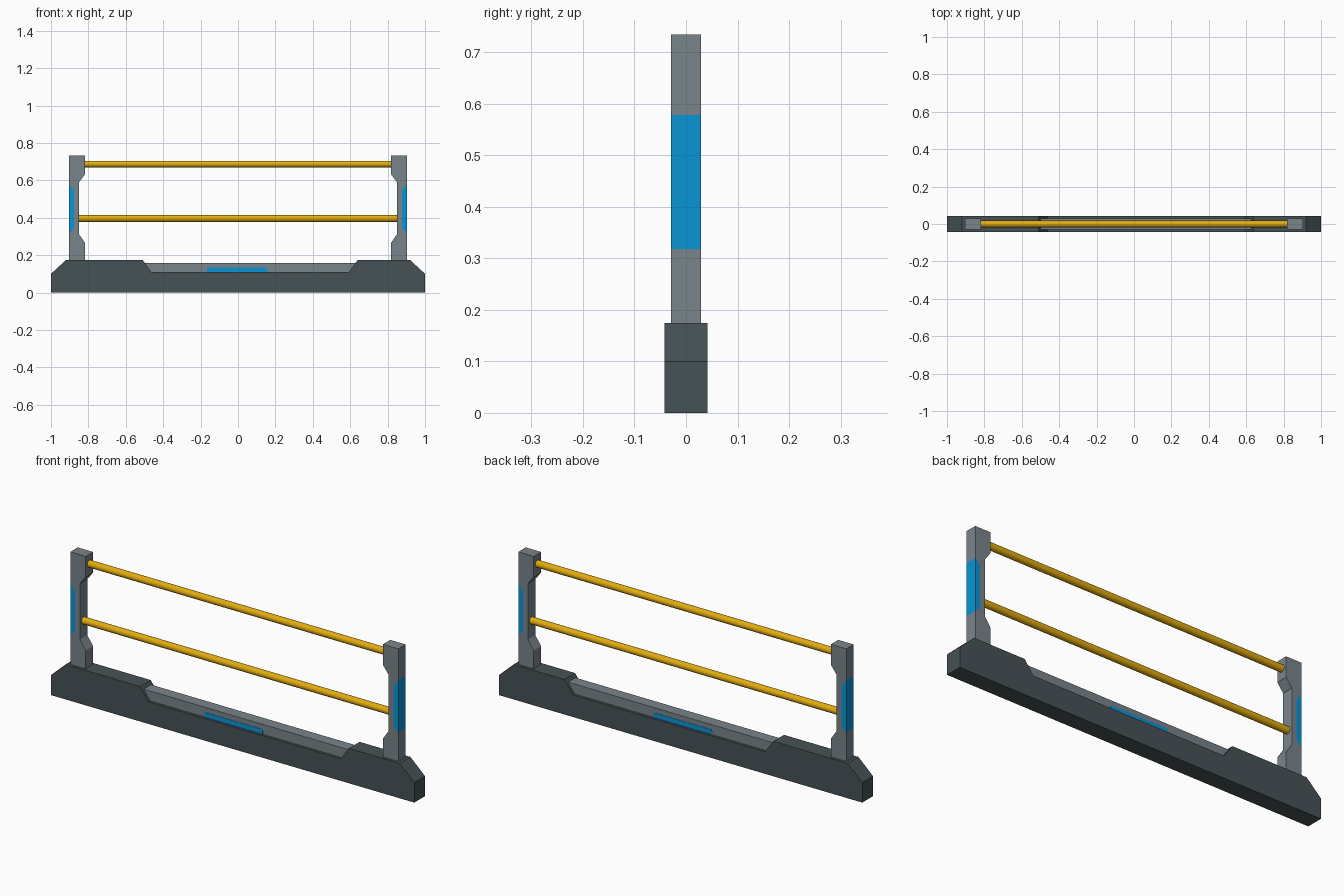
import bpy, bmesh, math

if "Cube" in bpy.data.objects:
    bpy.data.objects.remove(bpy.data.objects["Cube"])


def material(name, r, g, b):
    lin = [((c / 255 + 0.055) / 1.055) ** 2.4 for c in (r, g, b)]
    m = bpy.data.materials.new(name)
    m.diffuse_color = (*lin, 1)
    m.use_nodes = True
    m.node_tree.nodes["Principled BSDF"].inputs["Base Color"].default_value = m.diffuse_color
    return m


DARK = material("dark grey", 70, 82, 86)
GREY = material("mid grey", 121, 133, 139)
BLUE = material("blue", 8, 149, 212)
YELLOW = material("yellow", 226, 172, 16)


def finish(name, bm, mat):
    bmesh.ops.recalc_face_normals(bm, faces=bm.faces[:])
    mesh = bpy.data.meshes.new(name)
    bm.to_mesh(mesh)
    bm.free()
    mesh.materials.append(mat)
    obj = bpy.data.objects.new(name, mesh)
    bpy.context.collection.objects.link(obj)
    return obj


def slab(name, profile, half, mat, side=1):
    """Extrude an x-z outline from y = -half to y = half."""
    bm = bmesh.new()
    face = bm.faces.new([bm.verts.new((side * x, -half, z)) for x, z in profile])
    ext = bmesh.ops.extrude_face_region(bm, geom=[face])
    verts = [v for v in ext["geom"] if isinstance(v, bmesh.types.BMVert)]
    bmesh.ops.translate(bm, vec=(0, 2 * half, 0), verts=verts)
    return finish(name, bm, mat)


# Heavy base with chamfered ends and an off-centre recess
slab("base", [(-1, 0), (1, 0), (1, 0.1), (0.92, 0.174), (0.64, 0.174),
              (0.593, 0.11), (-0.463, 0.11), (-0.51, 0.174),
              (-0.92, 0.174), (-1, 0.1)], 0.042, DARK)

# Grey panel standing in the recess, with a blue mark on both faces
slab("base_panel", [(-0.515, 0.1), (0.645, 0.1), (0.645, 0.159), (-0.515, 0.159)],
     0.029, GREY)
slab("panel_mark", [(-0.166, 0.105), (0.157, 0.105), (0.157, 0.126),
                    (0.15, 0.134), (-0.159, 0.134), (-0.166, 0.126)], 0.0305, BLUE)

# End posts, each with a blue insert filling a notch in the outer edge
for label, side in (("left", -1), ("right", 1)):
    insert = [(0.903, 0.318), (0.876, 0.345), (0.876, 0.548), (0.903, 0.578)]
    slab(label + "_post", [(0.903, 0.16)] + insert +
         [(0.903, 0.734), (0.818, 0.734), (0.818, 0.632), (0.85, 0.59),
          (0.85, 0.312), (0.818, 0.265), (0.818, 0.16)], 0.029, GREY, side)
    slab(label + "_post_insert", insert, 0.029, BLUE, side)

# Round rails between the posts
for label, z, reach in (("upper", 0.687, 0.822), ("lower", 0.396, 0.854)):
    bpy.ops.mesh.primitive_cylinder_add(vertices=24, radius=0.0175, depth=2 * reach,
                                        location=(0, 0, z), rotation=(0, math.pi / 2, 0))
    rail = bpy.context.object
    rail.name = label + "_rail"
    rail.data.materials.append(YELLOW)
    bpy.ops.object.shade_smooth_by_angle(angle=math.radians(40))
